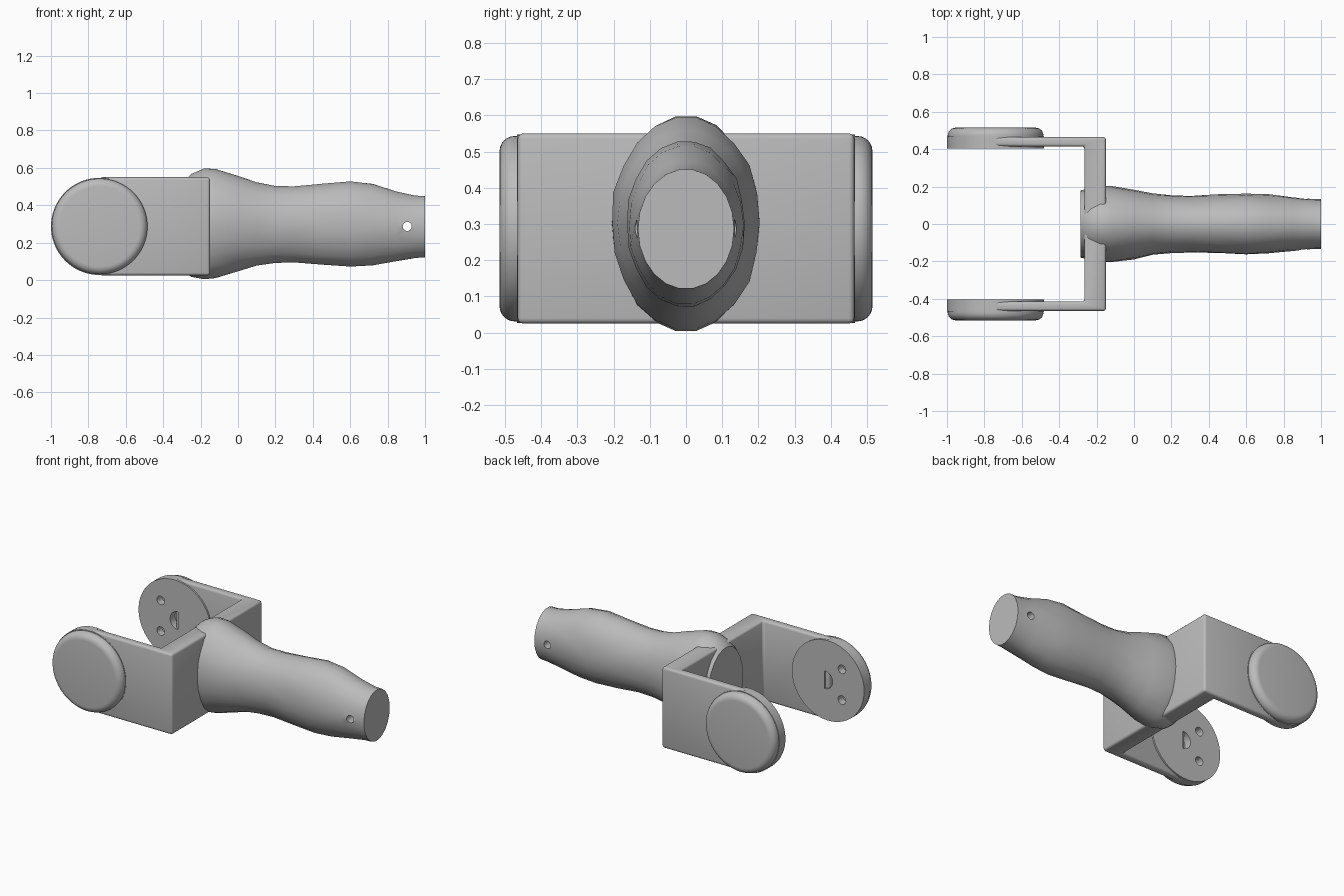
import bpy, bmesh, math, random
from mathutils import Vector, Matrix

random.seed(4)
cube = bpy.data.objects.get("Cube")
if cube:
    bpy.data.objects.remove(cube, do_unlink=True)

grey = bpy.data.materials.new("plain grey")
grey.use_nodes = True
grey.diffuse_color = (0.5, 0.5, 0.5, 1)
grey.node_tree.nodes["Principled BSDF"].inputs["Base Color"].default_value = (0.5, 0.5, 0.5, 1)

MID_Z = 0.287
PIVOT_X = -0.74


def add_object(name, bm):
    bmesh.ops.recalc_face_normals(bm, faces=bm.faces)
    mesh = bpy.data.meshes.new(name)
    bm.to_mesh(mesh)
    bm.free()
    mesh.materials.append(grey)
    obj = bpy.data.objects.new(name, mesh)
    bpy.context.collection.objects.link(obj)
    return obj


def select(obj):
    bpy.ops.object.select_all(action="DESELECT")
    obj.select_set(True)
    bpy.context.view_layer.objects.active = obj


def smooth(obj, angle=35):
    select(obj)
    bpy.ops.object.shade_smooth_by_angle(angle=math.radians(angle))


def prism(points, axis, start, end):
    """Extrude an outline (x, z) along y, or (x, y) along z."""
    bm = bmesh.new()
    place = (lambda a, b, d: (a, d, b)) if axis == "y" else (lambda a, b, d: (a, b, d))
    face = bm.faces.new([bm.verts.new(place(a, b, start)) for a, b in points])
    moved = bmesh.ops.extrude_face_region(bm, geom=[face])["geom"]
    step = Vector(place(0, 0, end - start))
    bmesh.ops.translate(bm, vec=step, verts=[v for v in moved if isinstance(v, bmesh.types.BMVert)])
    return bm


def circle(x, z, radius, sides, first=0, sweep=2 * math.pi, closed=True):
    count = sides if closed else sides + 1
    return [(x + radius * math.cos(first + sweep * i / sides),
             z + radius * math.sin(first + sweep * i / sides)) for i in range(count)]


def bevel(obj, width, segments):
    mod = obj.modifiers.new("Bevel", "BEVEL")
    mod.width, mod.segments = width, segments
    mod.limit_method, mod.angle_limit = "ANGLE", math.radians(40)
    select(obj)
    bpy.ops.object.modifier_apply(modifier=mod.name)


def cut(obj, cutter):
    mod = obj.modifiers.new("Cut", "BOOLEAN")
    mod.operation, mod.solver, mod.object = "DIFFERENCE", "EXACT", cutter
    select(obj)
    bpy.ops.object.modifier_apply(modifier=mod.name)
    bpy.data.objects.remove(cutter, do_unlink=True)


# Fork: a cross plate with two arms, as one bent U outline
half = [(PIVOT_X, 0.415), (-0.265, 0.415)]
outer = [(-0.15, 0.465), (PIVOT_X, 0.465)]
outline = half + [(x, -y) for x, y in reversed(half)]
outline += [(x, -y) for x, y in reversed(outer)] + outer
fork = add_object("fork_bracket", prism(outline, "z", 0.025, 0.55))
bevel(fork, 0.015, 3)
smooth(fork)

# Round arm ends with sockets inside and a soft cap outside
for side, label in ((1, "left"), (-1, "right")):
    disc = add_object(label + "_arm_end",
                      prism(circle(PIVOT_X, MID_Z, 0.26, 64), "y", side * 0.405, side * 0.467))
    sockets = [circle(-0.84, MID_Z + dz, 0.028, 20) for dz in (-0.1, 0.1)]
    sockets.append(circle(-0.715, MID_Z, 0.058, 16, math.pi / 2, math.pi, False))
    for shape in sockets:
        cut(disc, add_object("socket_cutter", prism(shape, "y", side * 0.38, side * 0.455)))
    smooth(disc)

    cap = add_object(label + "_cap",
                     prism(circle(PIVOT_X, MID_Z, 0.256, 64), "y", side * 0.46, side * 0.515))
    # Soften only the outer rim
    bm = bmesh.new()
    bm.from_mesh(cap.data)
    rim = [e for e in bm.edges if all(abs(v.co.y) > 0.5 for v in e.verts)]
    bmesh.ops.bevel(bm, geom=rim, offset=0.042, segments=6, profile=0.5, affect="EDGES")
    bm.to_mesh(cap.data)
    bm.free()
    smooth(cap)

# Hand grip: oval sections (x, top, bottom, half width)
sections = [
    (-0.285, 0.535, 0.04, 0.18), (-0.25, 0.57, 0.015, 0.19), (-0.18, 0.60, 0.002, 0.203),
    (-0.12, 0.597, 0.008, 0.207), (0, 0.56, 0.045, 0.187), (0.1, 0.525, 0.075, 0.166),
    (0.2, 0.505, 0.09, 0.157), (0.3, 0.503, 0.093, 0.152), (0.45, 0.517, 0.08, 0.158),
    (0.6, 0.53, 0.07, 0.165), (0.72, 0.517, 0.077, 0.158), (0.85, 0.475, 0.1, 0.143),
    (0.95, 0.453, 0.117, 0.134), (1, 0.452, 0.12, 0.133),
]
SIDES = 22
bm = bmesh.new()
rings = []
for n, (x, top, bottom, wide) in enumerate(sections):
    inner = 0 < n < len(sections) - 2
    ring = []
    for i in range(SIDES):
        a = 2 * math.pi * i / SIDES
        # Slight hand-shaped unevenness on the flanks
        wobble = 1 + (random.uniform(-0.025, 0.015) * abs(math.cos(a)) if inner else 0)
        ring.append(bm.verts.new((x, wide * math.cos(a) * wobble,
                                  (top + bottom) / 2 + (top - bottom) / 2 * math.sin(a) * wobble)))
    rings.append(ring)
for r, s in zip(rings, rings[1:]):
    for i in range(SIDES):
        j = (i + 1) % SIDES
        bm.faces.new((r[i], r[j], s[j], s[i]))
bm.faces.new(rings[0])
bm.faces.new(rings[-1])
bmesh.ops.triangulate(bm, faces=[f for f in bm.faces if len(f.verts) == 4])
grip = add_object("hand_grip", bm)

# Cord hole through the grip end
cut(grip, add_object("cord_hole_cutter", prism(circle(0.905, 0.287, 0.024, 24), "y", -0.3, 0.3)))
smooth(grip, 25)
